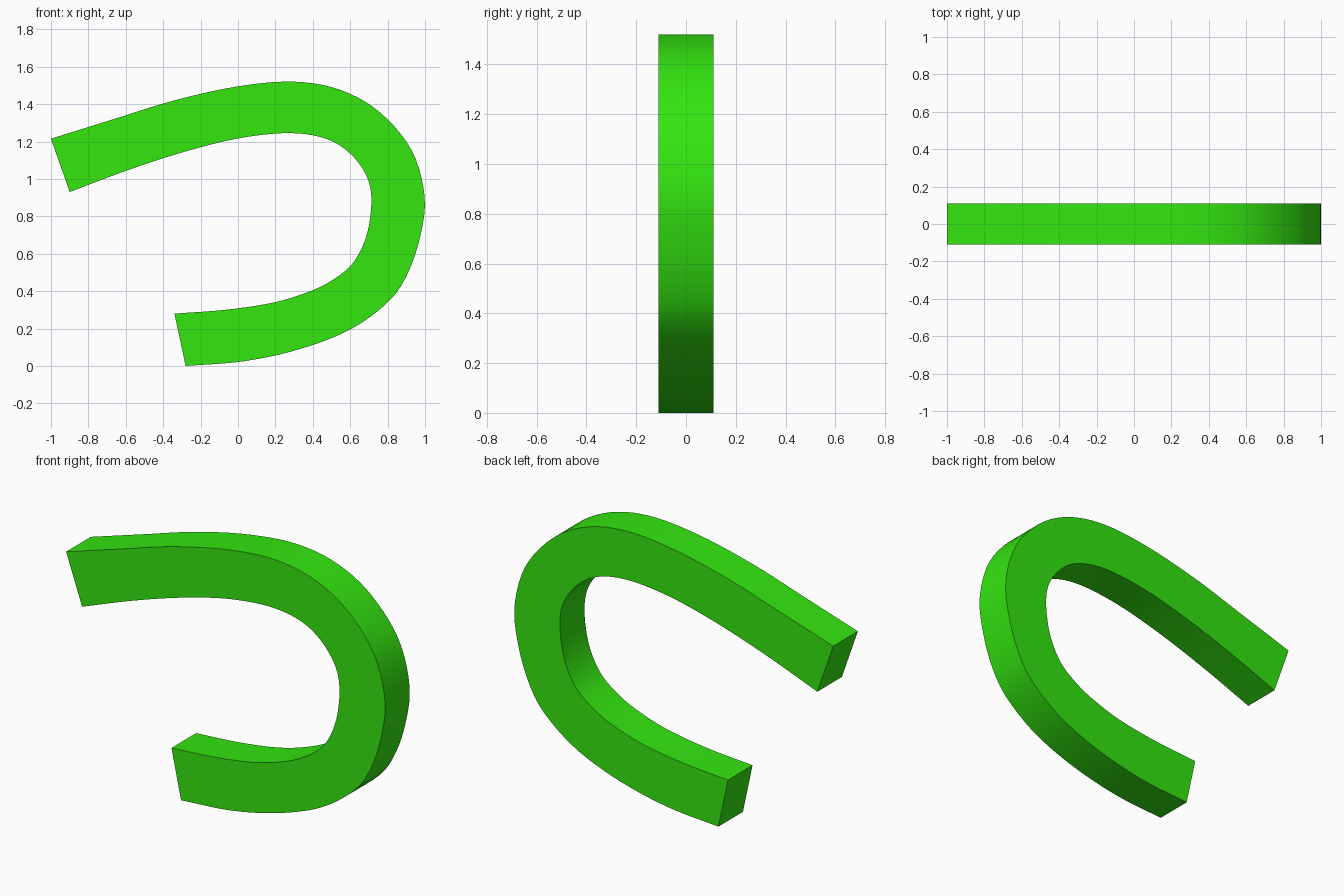
import bpy
import bmesh
import math
from mathutils import Vector

default_cube = bpy.data.objects.get("Cube")
if default_cube:
    bpy.data.objects.remove(default_cube, do_unlink=True)

HALF_DEPTH = 0.11
STEPS = 5

# Matching stations along the bent bar: outer edge and inner edge, as (x, z)
outer_edge = [(-1, 1.215), (-.67, 1.318), (-.34, 1.42), (0, 1.495), (.3, 1.52),
              (.55, 1.475), (.76, 1.355), (.93, 1.15), (.998, .9), (.97, .675),
              (.9, .48), (.8, .34), (.6, .195), (.33, .09), (.03, .025), (-.28, 0)]
inner_edge = [(-.9, .93), (-.58, 1.05), (-.27, 1.15), (.02, 1.22), (.28, 1.245),
              (.47, 1.215), (.6, 1.135), (.69, 1.01), (.713, .87), (.685, .69),
              (.61, .545), (.49, .45), (.36, .39), (.18, .337), (-.07, .3), (-.34, .28)]


def smooth_path(points):
    """Pass a smooth curve through the points."""
    pts = [Vector(p) for p in points]
    pts = [2 * pts[0] - pts[1]] + pts + [2 * pts[-1] - pts[-2]]
    path = []
    for a, b, c, d in zip(pts, pts[1:], pts[2:], pts[3:]):
        for step in range(STEPS):
            t = step / STEPS
            path.append(b + t * (c - a) / 2
                        + t * t * (a - 2.5 * b + 2 * c - d / 2)
                        + t ** 3 * (1.5 * (b - c) + (d - a) / 2))
    path.append(pts[-2])
    return path


def make_material(name, colour):
    material = bpy.data.materials.new(name)
    material.use_nodes = True
    material.diffuse_color = colour
    material.node_tree.nodes["Principled BSDF"].inputs["Base Color"].default_value = colour
    return material


# Sweep a rectangular section along the two edges
bm = bmesh.new()
sections = []
for outer, inner in zip(smooth_path(outer_edge), smooth_path(inner_edge)):
    corners = [(outer, -HALF_DEPTH), (outer, HALF_DEPTH),
               (inner, HALF_DEPTH), (inner, -HALF_DEPTH)]
    sections.append([bm.verts.new((p.x, y, p.y)) for p, y in corners])

for first, second in zip(sections, sections[1:]):
    for i in range(len(first)):
        j = (i + 1) % len(first)
        bm.faces.new((first[i], first[j], second[j], second[i]))

# Flat end caps
bm.faces.new(sections[0])
bm.faces.new(sections[-1])
bmesh.ops.recalc_face_normals(bm, faces=bm.faces)

mesh = bpy.data.meshes.new("bent_bar")
bm.to_mesh(mesh)
bm.free()
mesh.materials.append(make_material("bright green", (0.033, 0.79, 0.005, 1)))

bent_bar = bpy.data.objects.new("bent_bar", mesh)
bpy.context.collection.objects.link(bent_bar)
bpy.ops.object.select_all(action="DESELECT")
bent_bar.select_set(True)
bpy.context.view_layer.objects.active = bent_bar
bpy.ops.object.shade_smooth_by_angle(angle=math.radians(30))
